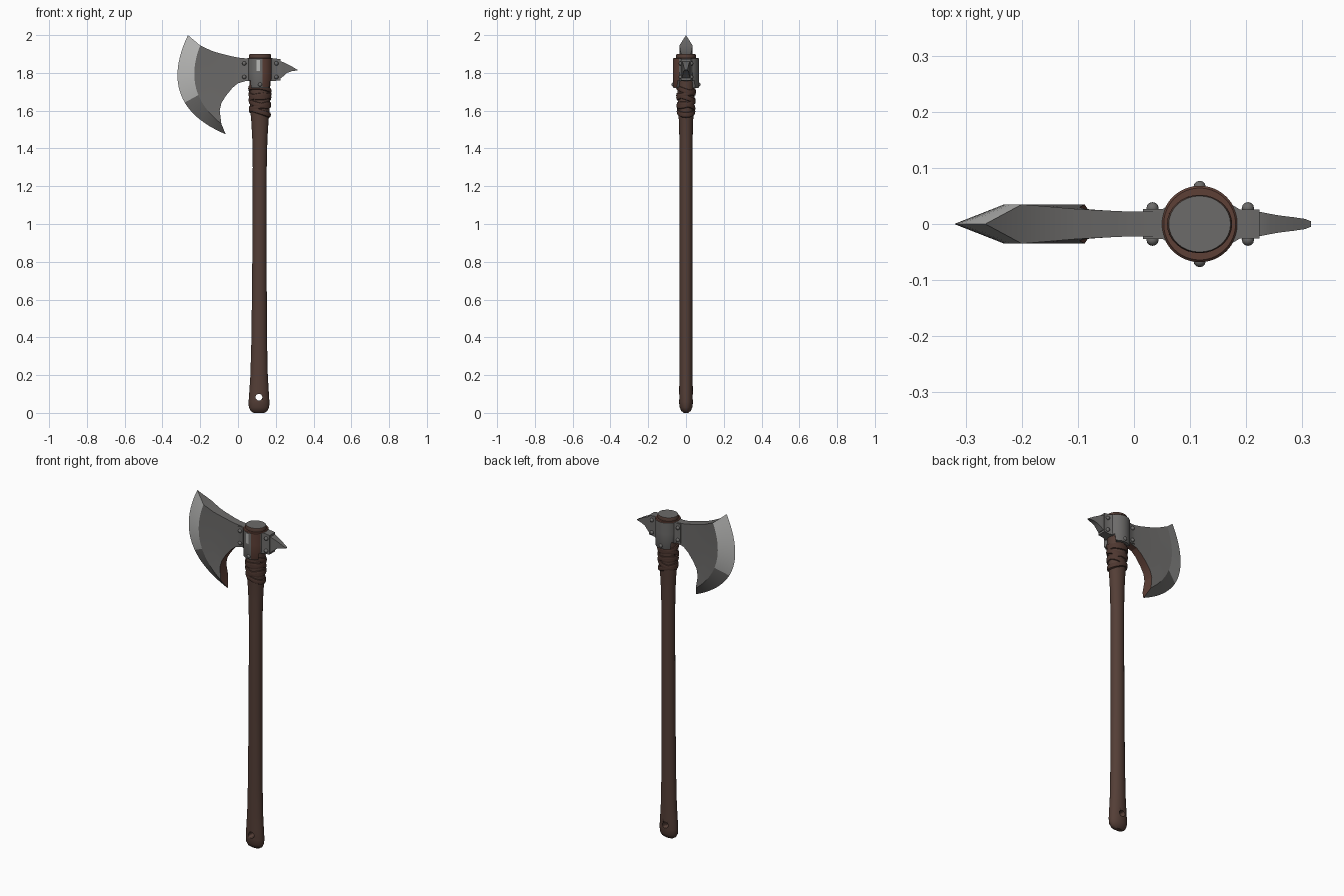
import bpy, bmesh
from math import sin, cos, pi, radians
from mathutils import Vector, Matrix

if "Cube" in bpy.data.objects:
    bpy.data.objects.remove(bpy.data.objects["Cube"])

CX = 0.117  # shaft axis


def material(name, rgb):
    m = bpy.data.materials.new(name)
    m.use_nodes = True
    m.diffuse_color = (*rgb, 1)
    m.node_tree.nodes["Principled BSDF"].inputs["Base Color"].default_value = (*rgb, 1)
    return m


STEEL = material("steel grey", (0.15, 0.146, 0.142))
EDGE = material("bright edge steel", (0.48, 0.48, 0.47))
WOOD = material("brown wood", (0.088, 0.048, 0.037))
WRAP = material("dark leather", (0.075, 0.038, 0.029))
RUST = material("rust brown", (0.11, 0.05, 0.037))


def finish(name, bm, mats, angle=35):
    bmesh.ops.recalc_face_normals(bm, faces=bm.faces)
    me = bpy.data.meshes.new(name)
    bm.to_mesh(me)
    bm.free()
    for m in mats:
        me.materials.append(m)
    ob = bpy.data.objects.new(name, me)
    bpy.context.collection.objects.link(ob)
    bpy.ops.object.select_all(action='DESELECT')
    ob.select_set(True)
    bpy.context.view_layer.objects.active = ob
    bpy.ops.object.shade_smooth_by_angle(angle=radians(angle))
    return ob


def loft(sections, closed=False):
    """Skin closed sections; cap the ends, or join last to first."""
    bm = bmesh.new()
    rows = [[bm.verts.new(p) for p in s] for s in sections]
    pairs = list(zip(rows, rows[1:])) + ([(rows[-1], rows[0])] if closed else [])
    for a, b in pairs:
        for k in range(len(a)):
            n = (k + 1) % len(a)
            bm.faces.new((a[k], a[n], b[n], b[k]))
    if not closed:
        bm.faces.new(rows[0])
        bm.faces.new(rows[-1])
    return bm


def turn(n):
    return [2 * pi * k / n for k in range(n)]


# Shaft: oval rings (height, half width, half depth)
rings = [(0, .028, .012), (.01, .044, .025), (.03, .054, .034), (.06, .055, .037),
         (.12, .051, .036), (.2, .046, .035), (.4, .041, .034), (.8, .038, .034),
         (1.3, .037, .034), (1.45, .04, .035), (1.55, .046, .038), (1.6, .051, .042),
         (1.72, .054, .046), (1.88, .058, .052), (1.895, .058, .052), (1.9, .055, .05)]


def axis_x(z):
    return CX - 0.006 * (1 - z / 1.9)


bm = loft([[(axis_x(z) + rx * cos(a), ry * sin(a), z) for a in turn(32)] for z, rx, ry in rings])
bm.normal_update()
for f in bm.faces:
    f.material_index = int(f.normal.z > 0.9 and f.calc_center_median().z > 1.8)
shaft = finish("shaft", bm, [WOOD, STEEL])

# Lanyard hole through the butt
bm = bmesh.new()
bmesh.ops.create_cone(bm, cap_ends=True, segments=20, radius1=.018, radius2=.018, depth=.2,
                      matrix=Matrix.Translation((axis_x(0), 0, .083)) @ Matrix.Rotation(pi / 2, 4, 'X'))
cutter = finish("hole_cutter", bm, [WOOD])
cutter.hide_render = True
cut = shaft.modifiers.new("hole", 'BOOLEAN')
cut.object = cutter
cut.solver = 'EXACT'
bpy.context.view_layer.objects.active = shaft
bpy.ops.object.modifier_apply(modifier="hole")
bpy.data.objects.remove(cutter)

# Leather wrapping: tilted bands crossing one another
profile = [(-.003, -.016), (.006, -.012), (.009, 0), (.006, .012), (-.003, .016)]
for i in range(6):
    z0 = 1.595 + i * .023
    tilt = .017 * (1 if i % 2 else -1)
    secs = []
    for a in turn(40):
        z = z0 + tilt * cos(a + .4 * i)
        grow = (z - 1.57) * .03
        secs.append([(CX - .001 + (.049 + grow + d) * cos(a),
                      (.04 + grow + d) * sin(a), z + h) for d, h in profile])
    finish(f"wrap_band_{i + 1}", loft(secs, closed=True), [WRAP], 50)

# Collar: tube with hanging tabs at front and back
secs = []
for a in turn(64):
    low = 1.72 if abs(cos(a)) < .72 else 1.76
    secs.append([(CX + r * cos(a), r * sin(a), z) for r, z in
                 ((.05, low), (.066, low), (.068, low + .004), (.068, 1.81), (.068, 1.868),
                  (.068, 1.876), (.064, 1.88), (.052, 1.88))])
bm = loft(secs, closed=True)
for f in bm.faces:
    c = f.calc_center_median()
    x = c.x - CX
    if c.z > 1.876:
        f.material_index = 1
    elif c.y < -.02 and .012 < x < .056 and c.z > 1.76:
        f.material_index = 1
    elif c.y < -.06 and -.022 < x < -.002 and 1.81 < c.z < 1.87:
        f.material_index = 2
finish("collar", bm, [STEEL, RUST, EDGE])


# Flanges that clamp the blade and the spike
def flange(name, x0, x1, y0, y1):
    def sec(x, y, e):
        lo, hi = 1.757 + e, 1.877 - e
        return [(x, -y, lo), (x, y, lo), (x, y, hi), (x, -y, hi)]
    xm = x0 + (x1 - x0) * .6
    finish(name, loft([sec(x0, y0, .004), sec(xm, y0, 0), sec(x1, y1, 0)]), [STEEL])


flange("blade_flange", .016, .075, .027, .042)
flange("spike_flange", .224, .165, .026, .04)


# Rivets
def rivet(name, x, y, z):
    bm = bmesh.new()
    bmesh.ops.create_uvsphere(bm, u_segments=12, v_segments=8, radius=.011,
                              matrix=Matrix.Translation((x, y, z)))
    finish(name, bm, [STEEL], 60)


for side, label in ((-1, "front"), (1, "back")):
    for z, level in ((1.85, "upper"), (1.778, "lower")):
        rivet(f"blade_rivet_{label}_{level}", .033, side * .028, z)
        rivet(f"spike_rivet_{label}_{level}", .203, side * .028, z)
    rivet(f"tab_rivet_{label}", CX, side * .066, 1.738)

# Blade columns: top x, z, bottom x, z, outward bow, half thickness
columns = [(-.265, 2.0, -.065, 1.475, .147, 0), (-.2, 1.945, -.088, 1.53, .08, .035),
           (-.14, 1.917, -.097, 1.6, .04, .03), (-.105, 1.906, -.088, 1.64, .02, .027),
           (-.07, 1.897, -.065, 1.677, .01, .025), (-.03, 1.887, -.03, 1.72, 0, .023),
           (0, 1.881, 0, 1.745, 0, .022), (.06, 1.875, .06, 1.762, 0, .022)]
ROWS = 24
bm = bmesh.new()
grid = {}
for j, (tx, tz, bx, bz, bow, half) in enumerate(columns):
    top, bottom = Vector((tx, 0, tz)), Vector((bx, 0, bz))
    chord = (bottom - top).normalized()
    out = Vector((chord.z, 0, -chord.x))
    for i in range(ROWS + 1):
        t = i / ROWS
        p = top.lerp(bottom, t) + out * bow * 4 * t * (1 - t)
        for s in (-1, 1):
            if j == 0 and s == 1:
                grid[s, i, j] = grid[-1, i, j]
            else:
                grid[s, i, j] = bm.verts.new((p.x, s * half, p.z))


def face(keys, mat=0):
    bm.faces.new(list(dict.fromkeys(grid[k] for k in keys))).material_index = mat


last = len(columns) - 1
for j in range(last):
    for i in range(ROWS):
        for s in (-1, 1):
            bright = int(j == 0 and i < ROWS * .55)
            face([(s, i, j), (s, i + 1, j), (s, i + 1, j + 1), (s, i, j + 1)], bright)
    for i, mat in ((0, 0), (ROWS, 2)):
        face([(-1, i, j), (1, i, j), (1, i, j + 1), (-1, i, j + 1)], mat)
for i in range(ROWS):
    face([(-1, i, last), (1, i, last), (1, i + 1, last), (-1, i + 1, last)])
finish("blade", bm, [STEEL, EDGE, RUST], 20)

# Back spike: x, bottom, top, half thickness
spike = [(.19, 1.77, 1.866, .022), (.228, 1.772, 1.861, .021), (.243, 1.785, 1.855, .018),
         (.26, 1.8, 1.847, .015), (.285, 1.809, 1.834, .012), (.305, 1.812, 1.822, .009),
         (.315, 1.813, 1.817, .005)]
finish("back_spike", loft([[(x, -h, lo), (x, h, lo), (x, h, hi), (x, -h, hi)]
                           for x, lo, hi, h in spike]), [STEEL])
